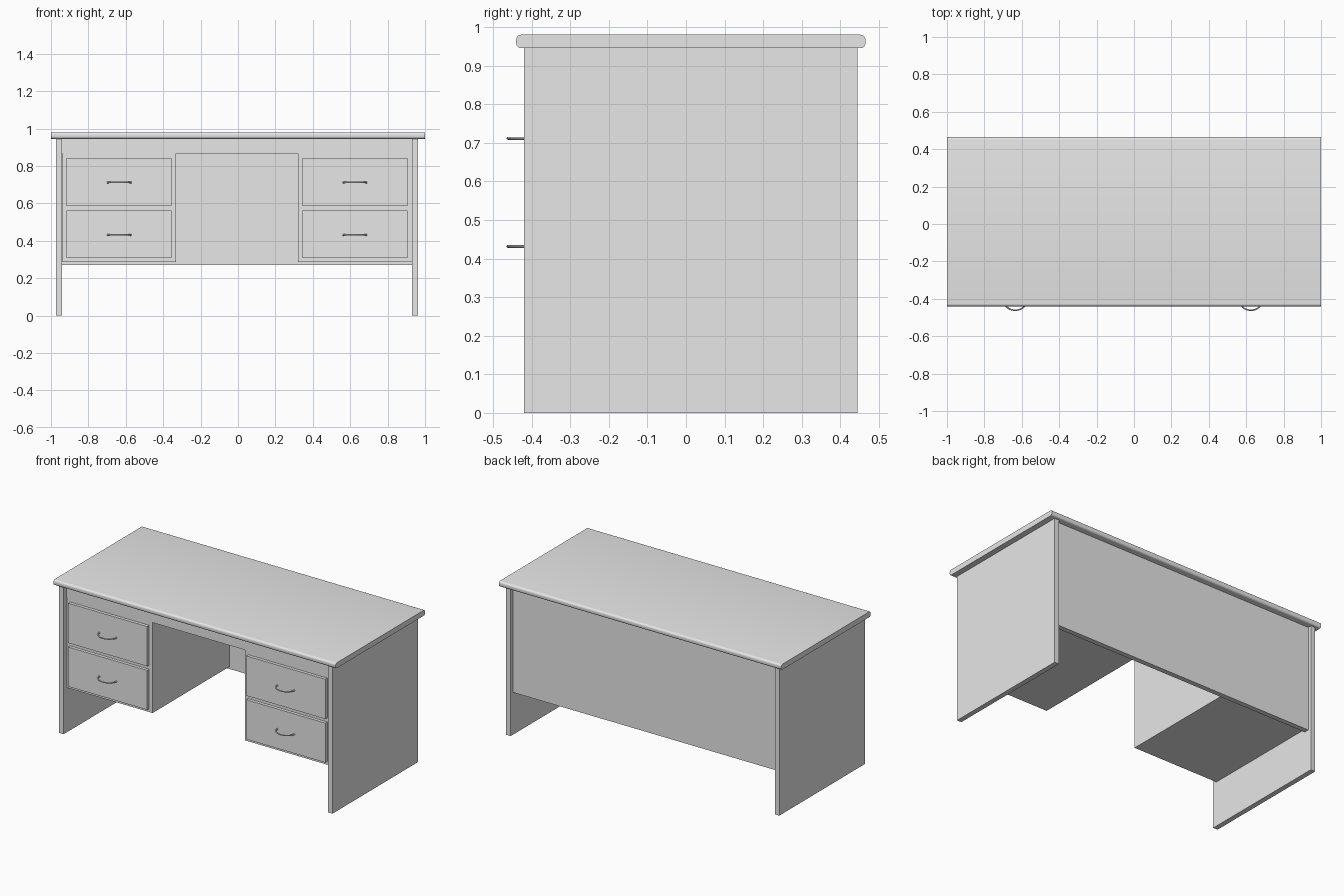
import bpy
import bmesh
import math

if "Cube" in bpy.data.objects:
    bpy.data.objects.remove(bpy.data.objects["Cube"], do_unlink=True)

grey = bpy.data.materials.new("plain_grey")
grey.use_nodes = True
grey.diffuse_color = (0.8, 0.8, 0.8, 1)
grey.node_tree.nodes["Principled BSDF"].inputs["Base Color"].default_value = grey.diffuse_color

SHIFT = -0.005   # the body sits slightly off the centre of the top
PANEL_FRONT, PANEL_BACK = -0.42, 0.445
FACE_Y = -0.39   # front of the pedestals and apron
DRAWER_Y = -0.41
MODESTY_Y = 0.39
TOP_BOTTOM, TOP_TOP = 0.945, 0.98


def box(name, xs, ys, zs, round_x=0):
    """Box from its extents; round_x rounds the edges that run along x."""
    bm = bmesh.new()
    bmesh.ops.create_cube(bm, size=1)
    for v in bm.verts:
        v.co = [min(r) if c < 0 else max(r) for c, r in zip(v.co, (xs, ys, zs))]
    if round_x:
        edges = [e for e in bm.edges if abs(e.verts[0].co.x - e.verts[1].co.x) > 0.1]
        bmesh.ops.bevel(bm, geom=edges, offset=round_x, segments=5,
                        profile=0.5, affect='EDGES')
    mesh = bpy.data.meshes.new(name)
    bm.to_mesh(mesh)
    bm.free()
    mesh.materials.append(grey)
    obj = bpy.data.objects.new(name, mesh)
    bpy.context.collection.objects.link(obj)
    return obj


def select_only(obj):
    bpy.ops.object.select_all(action='DESELECT')
    obj.select_set(True)
    bpy.context.view_layer.objects.active = obj


def smooth(obj):
    select_only(obj)
    bpy.ops.object.shade_smooth_by_angle(angle=math.radians(40))


def handle(name, x, z):
    """Bow handle: a half-ellipse tube lying flat, swelling at its feet."""
    curve = bpy.data.curves.new(name, 'CURVE')
    curve.dimensions = '3D'
    curve.bevel_depth = 0.004
    curve.bevel_resolution = 2
    curve.use_fill_caps = True
    steps = 16
    spline = curve.splines.new('POLY')
    spline.points.add(steps)
    for i, p in enumerate(spline.points):
        a = math.pi * i / steps
        p.co = (x - 0.06 * math.cos(a), DRAWER_Y - 0.051 * math.sin(a), z, 1)
        p.radius = 1.5 if i in (0, steps) else 1
    obj = bpy.data.objects.new(name, curve)
    bpy.context.collection.objects.link(obj)
    select_only(obj)
    bpy.ops.object.convert(target='MESH')
    obj = bpy.context.object
    obj.data.materials.clear()
    obj.data.materials.append(grey)
    smooth(obj)


# Desk top with rounded front and back edges
smooth(box("desk_top", (-1, 1), (-0.44, 0.465), (TOP_BOTTOM, TOP_TOP), 0.013))

# Rails between the side panels
inner = (SHIFT - 0.936, SHIFT + 0.936)
box("front_apron", inner, (FACE_Y, FACE_Y + 0.03), (0.866, TOP_BOTTOM))
box("modesty_panel", inner, (MODESTY_Y, MODESTY_Y + 0.032), (0.271, TOP_BOTTOM))

# Side panels, pedestals, drawers and handles on both sides
for side, sign in (("right", -1), ("left", 1)):
    def span(a, b):
        return SHIFT + sign * a, SHIFT + sign * b

    box(side + "_side_panel", span(0.936, 0.968), (PANEL_FRONT, PANEL_BACK), (0, TOP_BOTTOM))
    box(side + "_pedestal", span(0.327, 0.934), (FACE_Y, MODESTY_Y), (0.287, 0.866))
    for level, low, high in (("upper", 0.587, 0.842), ("lower", 0.308, 0.561)):
        label = f"{side}_{level}_drawer"
        box(label, span(0.351, 0.911), (DRAWER_Y, FACE_Y + 0.002), (low, high))
        handle(label + "_handle", SHIFT + sign * 0.63, (low + high) / 2 - 0.003)
